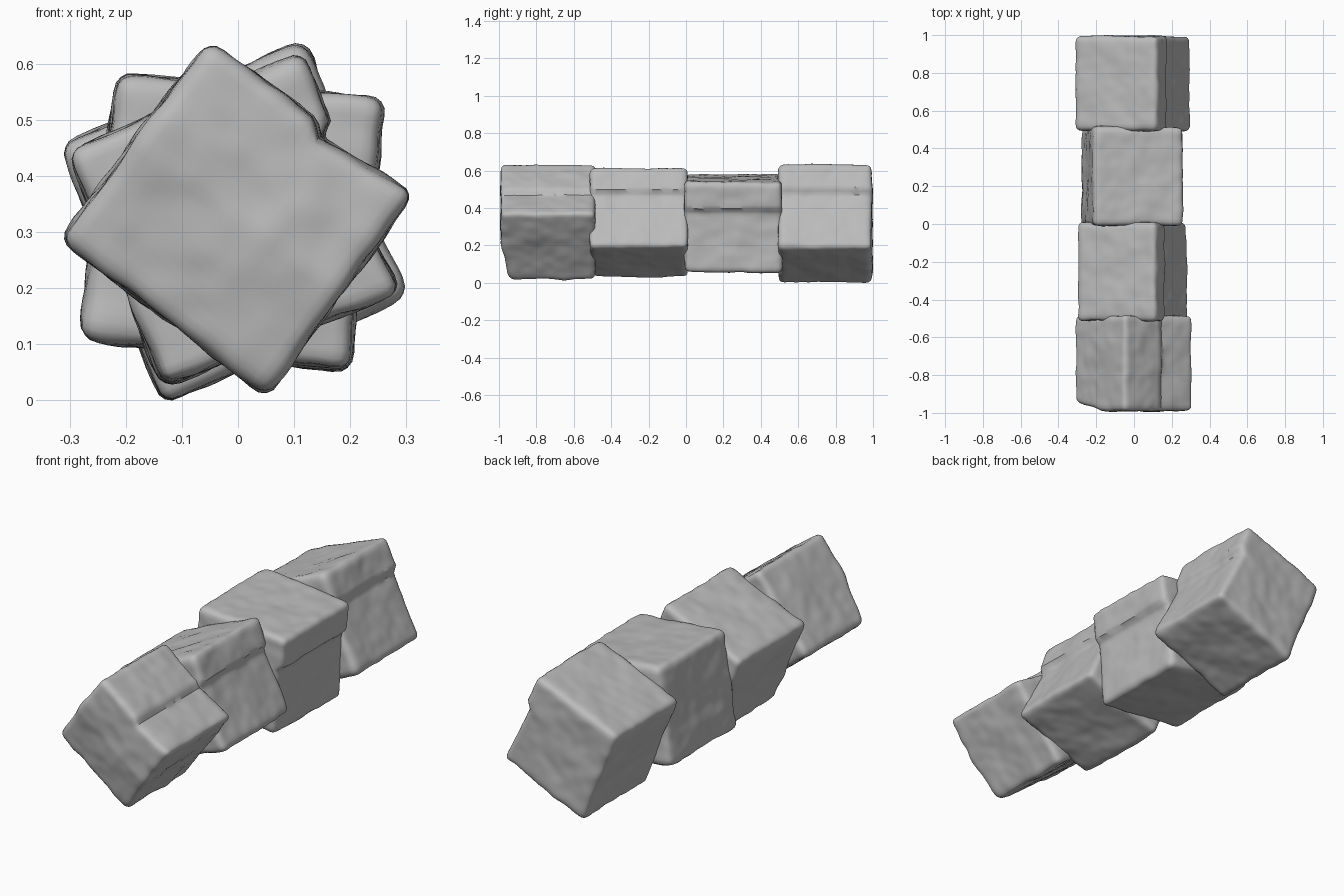
import bpy
import bmesh
from mathutils import Vector, noise

default = bpy.data.objects.get("Cube")
if default:
    bpy.data.objects.remove(default, do_unlink=True)

# One plain stone colour
stone = bpy.data.materials.new("grey_stone")
stone.use_nodes = True
COLOUR = (0.5, 0.5, 0.5, 1.0)
stone.diffuse_color = COLOUR
bsdf = stone.node_tree.nodes["Principled BSDF"]
bsdf.inputs["Base Color"].default_value = COLOUR
bsdf.inputs["Roughness"].default_value = 0.8

ROUND = 0.12


def rounded(p):
    """Pull a point of the unit cube onto a box with rounded edges."""
    lim = 1 - ROUND
    core = Vector([max(-lim, min(lim, c)) for c in p])
    out = p - core
    return core + out.normalized() * ROUND


def ledge_depth(u, start, depth):
    """Step cut into the stepped side, fading out towards its far edge."""
    ramp = max(0.0, min(1.0, (u - start) / 0.13))
    ramp = ramp * ramp * (3 - 2 * ramp)
    return depth * ramp * min(1.0, (1 - u) / (1 - start) + 0.15)


def rough(p):
    """Broad dents plus small chips."""
    return 0.008 * noise.noise(p * 7) + 0.004 * noise.noise(p * 19)


def stone_block(name, corners, y0, y1, step, depth, tilt):
    """corners: (x, z) of the section; the first two bound the stepped side."""
    a, b, c, d = [Vector(k) for k in corners]
    middle = (a + b + c + d) / 4
    bm = bmesh.new()
    bmesh.ops.create_cube(bm, size=2)
    bmesh.ops.subdivide_edges(bm, edges=bm.edges[:], cuts=27, use_grid_fill=True)
    for v in bm.verts:
        p = rounded(v.co)
        u, t, w = p
        w -= ledge_depth(u, step, depth) * max(0.0, w)
        s, r = (u + 1) / 2, (w + 1) / 2
        flat = a.lerp(b, s) * r + d.lerp(c, s) * (1 - r)
        flat = middle + (flat - middle) * 1.025
        y = y0 + (y1 - y0) * (t + 1) / 2
        y += tilt * max(0.0, -w) * (1 - t) / 2
        v.co = (flat.x, y, flat.y)
    bm.normal_update()
    moves = [(v, v.normal * rough(v.co)) for v in bm.verts]
    for v, m in moves:
        v.co += m
    bmesh.ops.recalc_face_normals(bm, faces=bm.faces[:])
    mesh = bpy.data.meshes.new(name)
    bm.to_mesh(mesh)
    bm.free()
    mesh.materials.append(stone)
    obj = bpy.data.objects.new(name, mesh)
    bpy.context.collection.objects.link(obj)
    bpy.ops.object.select_all(action="DESELECT")
    obj.select_set(True)
    bpy.context.view_layer.objects.active = obj
    bpy.ops.object.shade_smooth_by_angle(angle=0.7)


# Four twisted blocks in a row, from front to back
stone_block("front_block", [(-0.05, 0.63), (0.31, 0.37), (0.05, 0.015), (-0.31, 0.285)],
            -0.99, -0.485, 0.02, 0.1, 0.045)
stone_block("front_middle_block", [(0.11, 0.612), (0.285, 0.195), (-0.13, 0.03), (-0.295, 0.44)],
            -0.515, 0.01, -0.45, 0.11, 0)
stone_block("back_middle_block", [(-0.21, 0.575), (0.255, 0.53), (0.2, 0.055), (-0.275, 0.115)][1:]
            + [(-0.21, 0.575)],
            -0.01, 0.515, -0.45, 0.1, 0)
stone_block("back_block", [(0.115, 0.63), (0.3, 0.19), (-0.13, 0.0), (-0.31, 0.45)],
            0.495, 0.995, -0.42, 0.1, 0)

# Rest the row on the ground
blocks = [o for o in bpy.context.collection.objects if o.name.endswith("_block")]
low = min(v.co.z for o in blocks for v in o.data.vertices)
for o in blocks:
    for v in o.data.vertices:
        v.co.z -= low
